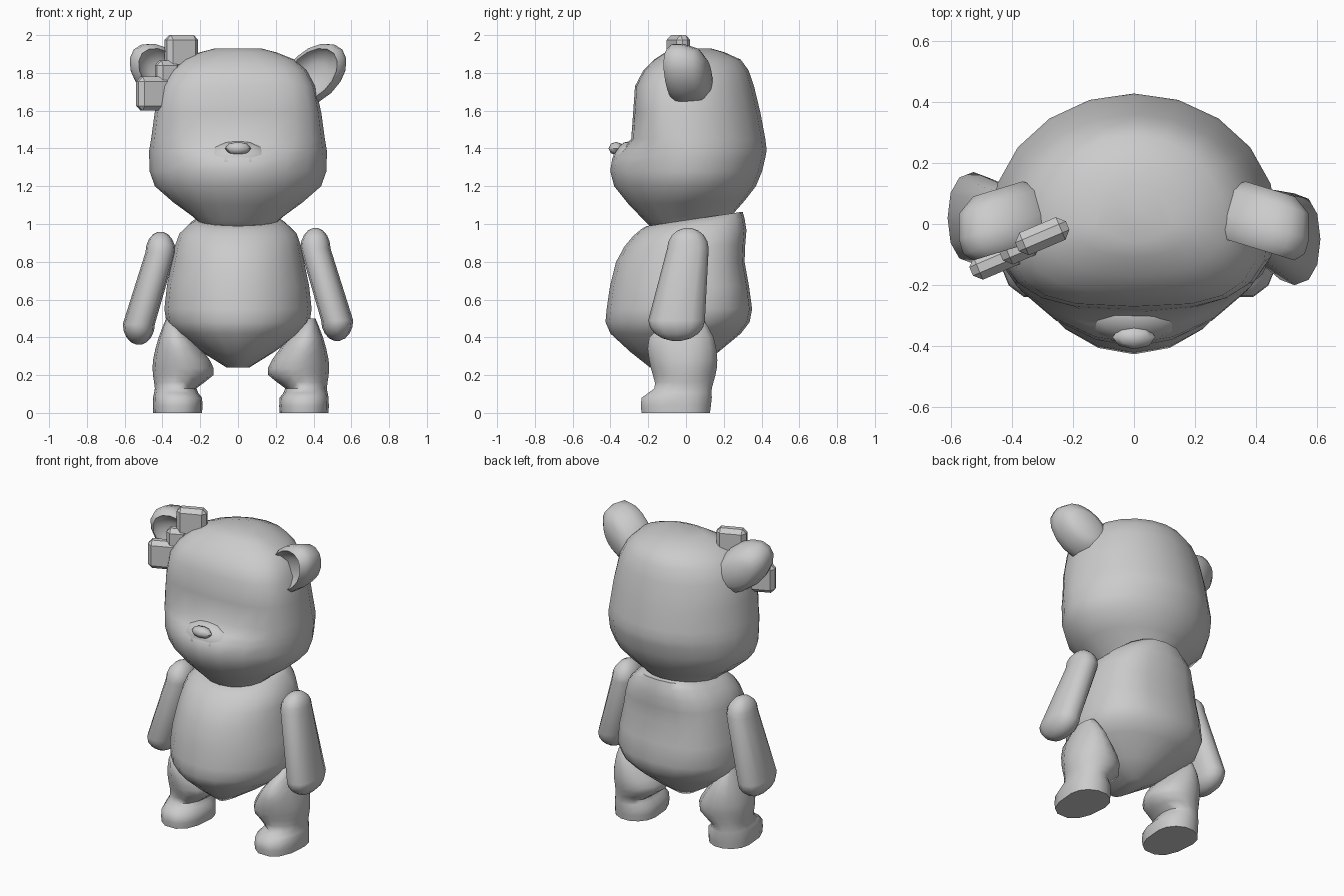
import bpy, bmesh
from math import radians, sin, cos, pi, copysign
from mathutils import Matrix, Vector

if "Cube" in bpy.data.objects:
    bpy.data.objects.remove(bpy.data.objects["Cube"], do_unlink=True)

shade = (0.6, 0.6, 0.6, 1)
grey = bpy.data.materials.new("soft grey")
grey.use_nodes = True
grey.diffuse_color = shade
grey.node_tree.nodes["Principled BSDF"].inputs["Base Color"].default_value = shade


def finish(name, bm, sharp_angle=60):
    """Turn a bmesh into a smooth-shaded grey object."""
    bmesh.ops.recalc_face_normals(bm, faces=bm.faces)
    mesh = bpy.data.meshes.new(name)
    bm.to_mesh(mesh)
    bm.free()
    mesh.materials.append(grey)
    obj = bpy.data.objects.new(name, mesh)
    bpy.context.collection.objects.link(obj)
    bpy.ops.object.select_all(action='DESELECT')
    obj.select_set(True)
    bpy.context.view_layer.objects.active = obj
    bpy.ops.object.shade_smooth_by_angle(angle=radians(sharp_angle))


def section(z, width, front, back, square=2, back_square=2, tilt=0, x=0, y=0, sides=20):
    """Rounded outline at height z; width, front and back are reaches from its centre."""
    ring = []
    for i in range(sides):
        angle = 2 * pi * i / sides
        c, s = cos(angle), sin(angle)
        power = 2 / (back_square if s > 0 else square)
        reach = back if s > 0 else front
        across = width * copysign(abs(c) ** power, c)
        along = reach * copysign(abs(s) ** power, s)
        ring.append(Vector((x + across, y + along, z + tilt * along)))
    return ring


def smoothed(rings):
    """Add a curved in-between ring between every two neighbours."""
    result = [rings[0]]
    for i in range(len(rings) - 1):
        before, a = rings[max(i - 1, 0)], rings[i]
        b, after = rings[i + 1], rings[min(i + 2, len(rings) - 1)]
        middle = [(q + r) / 2 + (q + r - p - s) / 16
                  for p, q, r, s in zip(before, a, b, after)]
        result += [middle, b]
    return result


def skin(name, rings, mirror=False):
    """Join rings into a closed skin, mirrored across x if asked."""
    bm = bmesh.new()
    sign = -1 if mirror else 1
    loops = [[bm.verts.new((sign * p.x, p.y, p.z)) for p in ring] for ring in rings]
    for low, high in zip(loops, loops[1:]):
        for i in range(len(low)):
            bm.faces.new((low[i - 1], low[i], high[i], high[i - 1]))
    bm.faces.new(loops[0])
    bm.faces.new(loops[-1])
    finish(name, bm)


def ball(name, centre, radii, segments):
    bm = bmesh.new()
    bmesh.ops.create_uvsphere(bm, u_segments=segments, v_segments=segments // 2, radius=1)
    bmesh.ops.scale(bm, verts=bm.verts, vec=radii)
    bmesh.ops.translate(bm, verts=bm.verts, vec=centre)
    finish(name, bm)


# Head: wedge-shaped jaw below, flatter face above
skin("head", smoothed([
    section(z=1, width=0.2, front=0.18, back=0.24, tilt=0.1),
    section(z=1.04, width=0.24, front=0.22, back=0.26, tilt=0.1),
    section(z=1.2, width=0.44, front=0.38, back=0.37, square=1.8),
    section(z=1.35, width=0.47, front=0.39, back=0.42, square=1.8),
    section(z=1.45, width=0.46, front=0.29, back=0.42, square=2.5),
    section(z=1.73, width=0.41, front=0.27, back=0.36, square=3),
    section(z=1.87, width=0.3, front=0.17, back=0.29, square=2.3),
    section(z=1.93, width=0.12, front=0.06, back=0.13),
]))

# Muzzle and nose
ball("muzzle", centre=(0, -0.29, 1.33), radii=(0.18, 0.1, 0.11), segments=16)
ball("nose", centre=(0, -0.37, 1.4), radii=(0.07, 0.04, 0.035), segments=8)

# Body: round belly, flatter back, neck rising toward the back
skin("body", smoothed([
    section(z=0.24, width=0.06, front=0.19, back=0.06),
    section(z=0.42, width=0.33, front=0.4, back=0.29),
    section(z=0.55, width=0.39, front=0.42, back=0.35, back_square=2.5),
    section(z=0.8, width=0.35, front=0.37, back=0.31, back_square=2.7),
    section(z=0.95, width=0.31, front=0.28, back=0.32, back_square=2.6, tilt=0.05),
    section(z=1.02, width=0.22, front=0.21, back=0.3, back_square=2.5, tilt=0.15),
]))


def arm_rings(swing, drop):
    """Tapered capsule from hand to shoulder; swing and drop move the hand and arm."""
    rings = []
    steps = 5
    ends = ((Vector((0.525, swing, 0.49)), 0.085, 0.15),
            (Vector((0.41, 0.01, 0.87)), 0.08, 0.11))
    for end, (middle, width, depth) in enumerate(ends):
        for i in range(steps):
            bend = radians(80) * (i / (steps - 1) + end - 1)
            reach = depth * cos(bend)
            rings.append(section(middle.z - drop + 0.11 * sin(bend), width * cos(bend), reach, reach,
                                 square=2.3, back_square=2.3, x=middle.x, y=middle.y, sides=12))
    return rings


skin("left_arm", arm_rings(swing=-0.05, drop=0))
skin("right_arm", arm_rings(swing=0.02, drop=0.02), mirror=True)


def leg_rings(shift):
    """Flat foot, narrow ankle and round thigh; shift moves the leg along x."""
    rings = smoothed([
        section(z=0, width=0.13, front=0.24, back=0.13, x=0.35, square=2.5, sides=14),
        section(z=0.08, width=0.13, front=0.24, back=0.14, x=0.35, square=2.5, sides=14),
        section(z=0.13, width=0.11, front=0.17, back=0.14, x=0.36, sides=14),
        section(z=0.2, width=0.16, front=0.18, back=0.16, x=0.32, sides=14),
        section(z=0.28, width=0.15, front=0.2, back=0.17, x=0.33, sides=14),
        section(z=0.4, width=0.09, front=0.2, back=0.15, x=0.36, sides=14),
        section(z=0.5, width=0.03, front=0.08, back=0.09, x=0.38, sides=14),
    ])
    return [[p + Vector((shift, 0, 0)) for p in ring] for ring in rings]


skin("left_leg", leg_rings(shift=0))
skin("right_leg", leg_rings(shift=-0.03), mirror=True)

# Ears: rounded cups leaning outward, the hollow facing forward
pose = (Matrix.Translation((0.41, 0, 1.79)) @ Matrix.Rotation(radians(-17), 4, 'Z')
        @ Matrix.Rotation(radians(-42), 4, 'Y') @ Matrix.Rotation(radians(90), 4, 'X'))
cup = ((-0.12, 0.5), (-0.08, 0.85), (0, 1), (0.05, 1), (0.08, 0.85), (0.05, 0.75), (0.02, 0.4))
ear = []
for depth, size in cup:
    reach = 0.13 * size
    ear.append([pose @ p for p in section(depth, 0.2 * size, reach, reach, sides=16)])
skin("left_ear", ear)
skin("right_ear", ear, mirror=True)

# Bow on the right ear: two square lobes stepped around a small knot
slant = Matrix.Rotation(radians(23), 4, 'Z')
knot = Vector((-0.375, -0.08, 1.8))
for name, step, size in (("bow_lower_lobe", -1, 0.18), ("bow_knot", 0, 0.13),
                         ("bow_upper_lobe", 1, 0.18)):
    bm = bmesh.new()
    bmesh.ops.create_cube(bm, size=1)
    bmesh.ops.scale(bm, verts=bm.verts, vec=(size, 0.08, size))
    bmesh.ops.bevel(bm, geom=bm.edges[:], offset=0.025, segments=1, affect='EDGES')
    offset = Vector((0.075, 0.04, 0.11)) * step
    bm.transform(Matrix.Translation(knot + offset) @ slant)
    finish(name, bm, sharp_angle=35)
